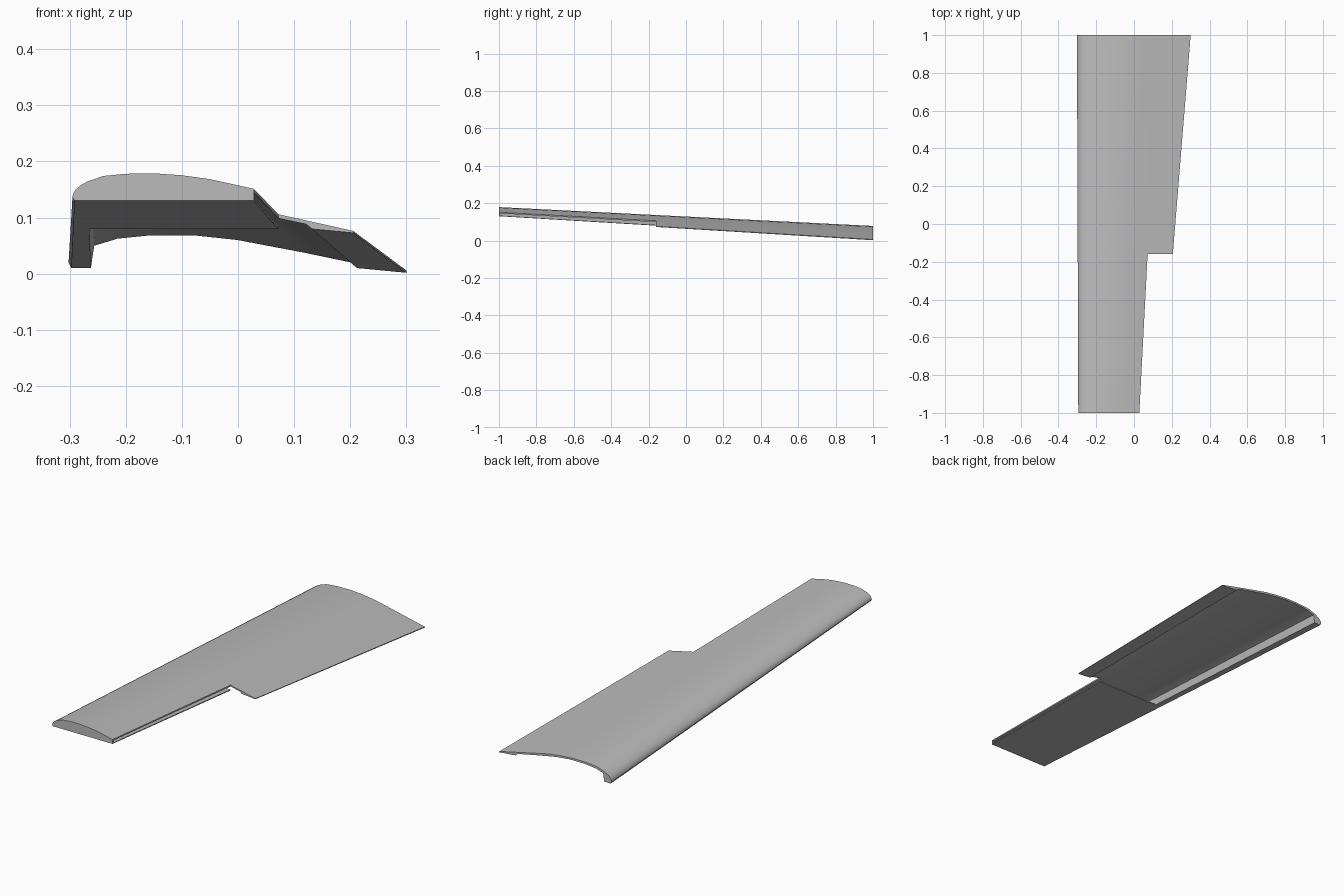
import bpy, bmesh, math

cube = bpy.data.objects.get("Cube")
if cube:
    bpy.data.objects.remove(cube)

grey = bpy.data.materials.new("plain grey")
grey.use_nodes = True
colour = (0.5, 0.5, 0.5, 1)
grey.diffuse_color = colour
grey.node_tree.nodes["Principled BSDF"].inputs["Base Color"].default_value = colour

# Airfoil outline as fractions of the chord: outer skin, then inner skin
OUTER = [(.008, 0), (0, .016), (.003, .03), (.013, .046), (.03, .061), (.058, .078),
         (.127, .102), (.22, .111), (.335, .113), (.45, .105), (.567, .089),
         (.748, .049), (1, -.007)]
INNER = [(.066, 0), (.076, .066), (.145, .087), (.244, .097), (.369, .097),
         (.5, .083), (.7, .045), (.834, .017), (.854, 0), (1, -.014)]

TIP, BREAK, ROOT = -1.0, -0.16, 1.0
CUT = {TIP: .748, BREAK: .735}      # where the outboard trailing edge is cut off


def clip(line, cut):
    """Keep the part of a profile ahead of the cut."""
    out = []
    for i, (u, h) in enumerate(line):
        if u < cut:
            out.append((u, h))
        else:
            pu, ph = line[i - 1]
            out.append((cut, ph + (h - ph) * (cut - pu) / (u - pu)))
            break
    return out


def place(points, y):
    """Put a section at its station on the tapered, sloping panel."""
    t = (y - TIP) / (ROOT - TIP)
    lead = -.295 - .007 * t
    chord = .432 + .17 * t
    base = .13 - .12 * t
    return [(lead + chord * u, y, base + chord * h) for u, h in points]


def loft(name, first, second):
    """Close a solid between two placed sections."""
    bm = bmesh.new()
    a = [bm.verts.new(p) for p in first]
    b = [bm.verts.new(p) for p in second]
    n = len(a)
    for i in range(n):
        j = (i + 1) % n
        bm.faces.new((a[i], a[j], b[j], b[i]))
    bm.faces.new(a[::-1])
    bm.faces.new(b)
    bmesh.ops.recalc_face_normals(bm, faces=bm.faces)
    mesh = bpy.data.meshes.new(name)
    bm.to_mesh(mesh)
    bm.free()
    mesh.materials.append(grey)
    obj = bpy.data.objects.new(name, mesh)
    bpy.context.collection.objects.link(obj)
    bpy.ops.object.select_all(action='DESELECT')
    obj.select_set(True)
    bpy.context.view_layer.objects.active = obj
    bpy.ops.object.shade_smooth_by_angle(angle=math.radians(30))
    return obj


def skin(cut=1.0):
    return clip(OUTER, cut) + clip(INNER, cut)[::-1]


def plate(cut):
    return [(.066, 0), (.066, .009), (cut, .009), (cut, 0)]


def rib(cut):
    return clip(OUTER, cut) + [(cut, 0)]


# Full-chord inboard shell, open underneath, with its thicker trailing strip
loft("inboard_shell", place(skin(), BREAK), place(skin(), ROOT))

# Outboard skin with the trailing edge cut away
loft("outboard_skin", place(skin(CUT[TIP]), TIP), place(skin(CUT[BREAK]), BREAK))

# Flat plate closing the outboard underside, leaving a slot along the rear
loft("outboard_bottom", place(plate(CUT[TIP]), TIP), place(plate(CUT[BREAK]), BREAK))

# Rib closing the outboard end
loft("end_rib", place(rib(CUT[TIP]), TIP), place(rib(CUT[TIP]), TIP + .006))
